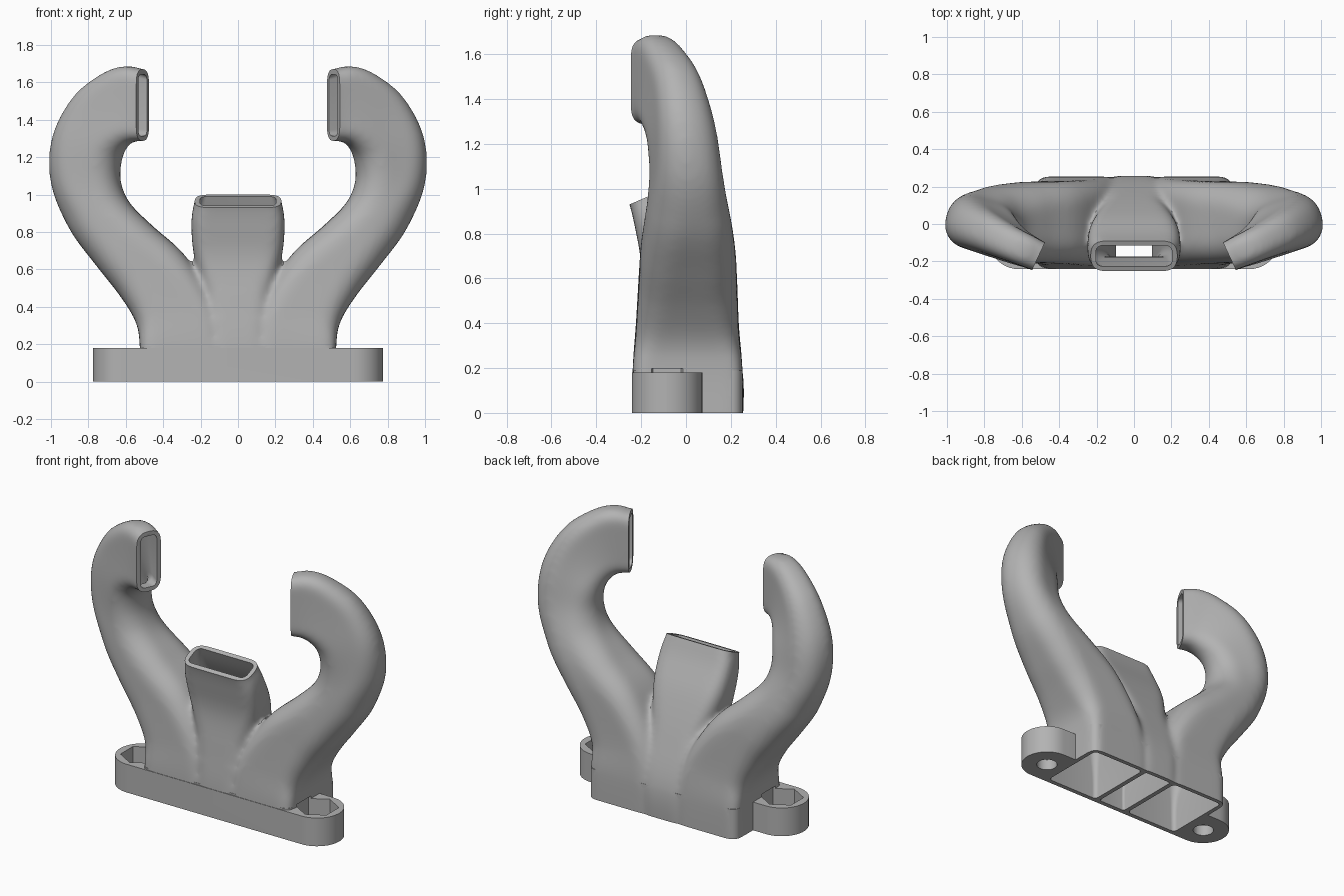
import bpy, bmesh, math
from mathutils import Vector

if "Cube" in bpy.data.objects:
    bpy.data.objects.remove(bpy.data.objects["Cube"], do_unlink=True)

WALL = 0.027
grey = bpy.data.materials.new("plain grey")
grey.use_nodes = True
grey.diffuse_color = (0.45, 0.45, 0.45, 1)
grey.node_tree.nodes["Principled BSDF"].inputs["Base Color"].default_value = grey.diffuse_color


def ring(c, u, v, frac, grow=0.0, steps=7):
    """Rounded rectangle around c with half axes u and v."""
    a, b = u.length + grow, v.length + grow
    r = max(min(u.length, v.length) * frac + grow, 0.015)
    r = min(r, a * 0.999, b * 0.999)
    un, vn = u.normalized(), v.normalized()
    pts = []
    for k, (sx, sy) in enumerate([(1, 1), (-1, 1), (-1, -1), (1, -1)]):
        for i in range(steps):
            t = (k + i / (steps - 1)) * math.pi / 2
            pts.append(c + un * (sx * (a - r) + r * math.cos(t))
                       + vn * (sy * (b - r) + r * math.sin(t)))
    return pts


def loft(name, rings):
    """Closed solid through a list of point rings."""
    bm = bmesh.new()
    loops = [[bm.verts.new(p) for p in pts] for pts in rings]
    n = len(loops[0])
    for a, b in zip(loops, loops[1:]):
        for i in range(n):
            bm.faces.new((a[i], a[(i + 1) % n], b[(i + 1) % n], b[i]))
    bm.faces.new(loops[0])
    bm.faces.new(loops[-1])
    bmesh.ops.recalc_face_normals(bm, faces=bm.faces)
    mesh = bpy.data.meshes.new(name)
    bm.to_mesh(mesh)
    bm.free()
    obj = bpy.data.objects.new(name, mesh)
    bpy.context.collection.objects.link(obj)
    mesh.materials.append(grey)
    return obj


def prism(name, x, y, hx, hy, frac, z0, z1):
    u, v = Vector((hx, 0, 0)), Vector((0, hy, 0))
    return loft(name, [ring(Vector((x, y, z)), u, v, frac, steps=12) for z in (z0, z1)])


def spline(keys, steps=5):
    """Smooth sections (centre, u, v, corner) between the key sections."""
    out = []
    for i in range(len(keys) - 1):
        p = [keys[max(i - 1, 0)], keys[i], keys[i + 1], keys[min(i + 2, len(keys) - 1)]]
        for s in range(steps):
            t = s / steps
            out.append(tuple(
                b + (c - a) * (t / 2) + (a * 2 - b * 5 + c * 4 - d) * (t * t / 2)
                + (b * 3 - a - c * 3 + d) * (t ** 3 / 2) for a, b, c, d in zip(*p)))
    return out + [keys[-1]]


def duct(name, keys):
    """Outer skin, end trimmer and inner passage of one duct."""
    secs = spline(keys)
    c, u, v, f = secs[-1]
    n = u.cross(v).normalized()
    if n.dot(c - secs[-2][0]) < 0:
        n = -n
    tip = [(c + n * 0.06, u, v, f)]
    outer = loft(name, [ring(*s) for s in secs + tip])
    inner = loft(name + "_passage", [ring(*s, grow=-WALL) for s in secs + tip])
    trim = loft(name + "_trim", [ring(c + n * d, u, v, f, grow=0.05) for d in (0, 0.12)])
    return outer, [trim, inner]


def apply(obj, kind, **settings):
    mod = obj.modifiers.new(kind.lower(), kind)
    for key, value in settings.items():
        setattr(mod, key, value)
    bpy.context.view_layer.objects.active = obj
    bpy.ops.object.modifier_apply(modifier=mod.name)


def combine(obj, other, operation):
    other.hide_render = True
    apply(obj, "BOOLEAN", operation=operation, solver="EXACT", object=other)
    bpy.data.objects.remove(other, do_unlink=True)


# Curved side ducts: inner x z, outer x z, middle y, y lean, half depth x y, corner
SIDE = [
    (0.10, -0.06, 0.525, -0.06, 0.007, 0, 0, 0.246, 0.25),
    (0.10, 0.19, 0.525, 0.19, 0.007, 0, 0, 0.245, 0.28),
    (0.13, 0.42, 0.547, 0.32, 0.006, 0, 0, 0.23, 0.45),
    (0.28, 0.67, 0.632, 0.46, 0.008, 0, 0, 0.22, 0.6),
    (0.455, 0.83, 0.757, 0.62, 0.01, 0.008, 0.005, 0.21, 0.75),
    (0.58, 0.955, 0.902, 0.82, 0.01, 0.025, 0.015, 0.185, 0.85),
    (0.634, 1.08, 0.995, 1.06, 0.0, 0.05, 0.035, 0.147, 0.9),
    (0.63, 1.19, 0.982, 1.31, -0.022, 0.06, 0.05, 0.125, 0.9),
    (0.605, 1.25, 0.865, 1.53, -0.065, 0.055, 0.046, 0.102, 0.85),
    (0.57, 1.28, 0.705, 1.655, -0.115, 0.03, 0.039, 0.086, 0.8),
    (0.545, 1.285, 0.59, 1.687, -0.146, 0.01, 0.036, 0.079, 0.75),
    (0.51, 1.287, 0.51, 1.668, -0.172, 0, 0.034, 0.073, 0.7),
]
# Middle duct: front y z, back y z, half width, corner
MIDDLE = [
    (-0.238, -0.06, 0.252, -0.06, 0.125, 0.3),
    (-0.238, 0.19, 0.252, 0.19, 0.125, 0.3),
    (-0.217, 0.42, 0.165, 0.46, 0.165, 0.45),
    (-0.2, 0.65, 0.055, 0.72, 0.236, 0.65),
    (-0.228, 0.83, -0.045, 0.9, 0.249, 0.7),
    (-0.251, 0.93, -0.09, 1.0, 0.23, 0.7),
]

ducts, cutters = [], []
for label, s in (("left", 1), ("right", -1)):
    keys = [(Vector((s * (xi + xo) / 2, y, (zi + zo) / 2)),
             Vector((s * (xo - xi) / 2, lean, (zo - zi) / 2)),
             Vector((s * vx, -vy, 0)), f) for xi, zi, xo, zo, y, lean, vx, vy, f in SIDE]
    outer, cuts = duct(label + "_duct", keys)
    ducts.append(outer)
    cutters += cuts
keys = [(Vector((0, (fy + by) / 2, (fz + bz) / 2)), Vector((w, 0, 0)),
         Vector((0, (by - fy) / 2, (bz - fz) / 2)), f) for fy, fz, by, bz, w, f in MIDDLE]
outer, cuts = duct("middle_duct", keys)
ducts.append(outer)
cutters += cuts

# Blend the three ducts into one skin with soft valleys
bpy.ops.object.select_all(action="DESELECT")
for d in ducts:
    d.select_set(True)
body = ducts[-1]
bpy.context.view_layer.objects.active = body
bpy.ops.object.join()
body.name = "three_way_duct"
apply(body, "REMESH", mode="VOXEL", voxel_size=0.014)
apply(body, "SMOOTH", factor=0.5, iterations=24)

# Base block and bolt flange, with the underside cut flat
combine(body, prism("base_block", 0, 0.007, 0.521, 0.242, 0.2, 0, 0.19), "UNION")
combine(body, prism("bolt_flange", 0, -0.084, 0.775, 0.157, 1, 0, 0.18), "UNION")
cutters.insert(0, prism("underside_trim", 0, 0, 0.9, 0.5, 0.1, -0.2, 0))

# Bolt holes and hexagonal nut pockets
for s in (1, -1):
    x, y = s * 0.62, -0.084
    cutters.append(prism("bolt_hole", x, y, 0.062, 0.062, 1, -0.05, 0.15))
    cutters.append(loft("nut_pocket", [
        [Vector((x + 0.125 * math.sin(k * math.pi / 3), y + 0.125 * math.cos(k * math.pi / 3), z))
         for k in range(6)] for z in (0.07, 0.197)]))
for cutter in cutters:
    combine(body, cutter, "DIFFERENCE")

# One colour, smooth skin with crisp machined edges
body.data.materials.clear()
body.data.materials.append(grey)
bpy.ops.object.select_all(action="DESELECT")
body.select_set(True)
bpy.context.view_layer.objects.active = body
bpy.ops.object.shade_smooth_by_angle(angle=math.radians(35))
